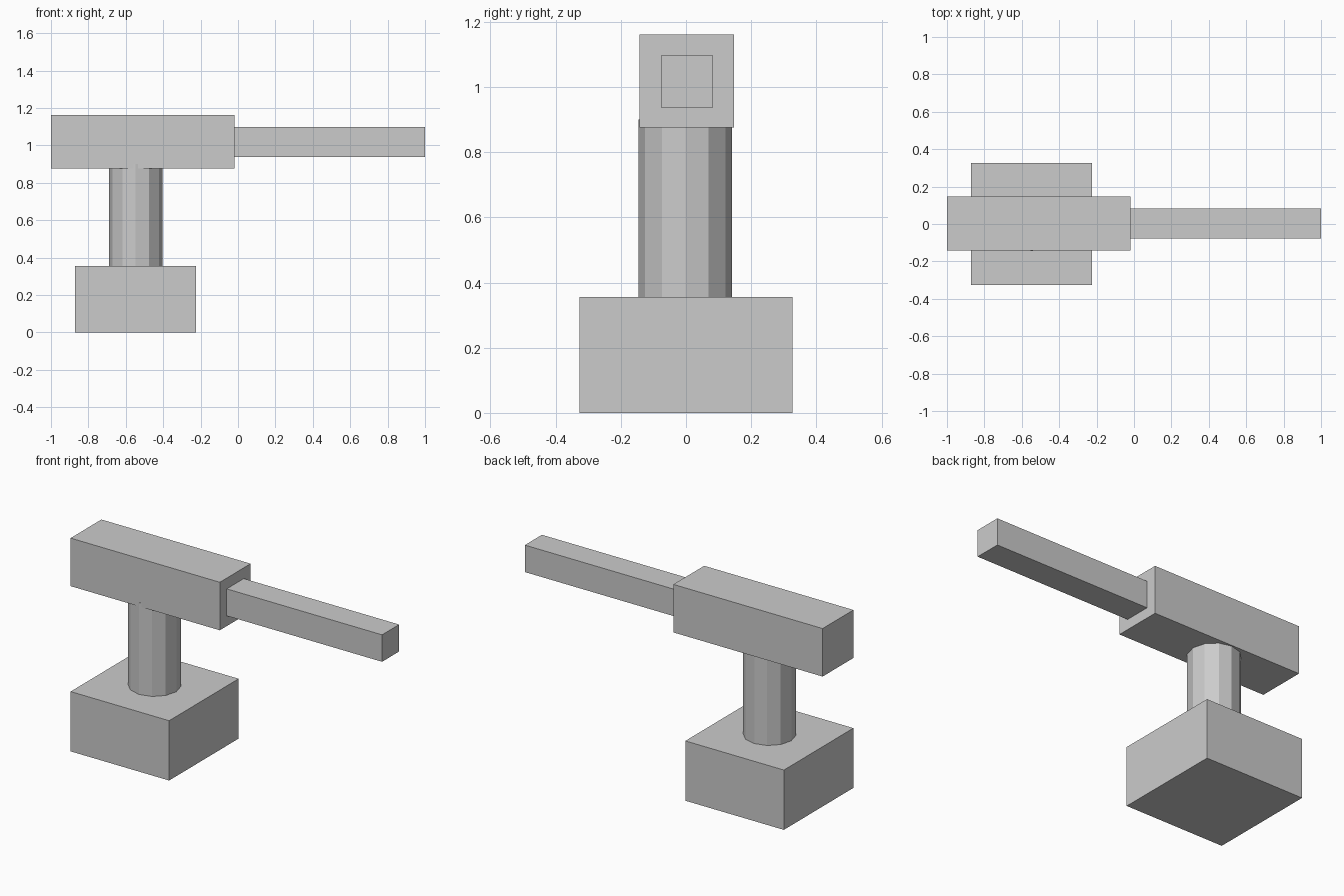
import bpy

if "Cube" in bpy.data.objects:
    bpy.data.objects.remove(bpy.data.objects["Cube"])


def box(name, x, y, z):
    """Box from (min, max) extents on each axis."""
    centre = [(a + b) / 2 for a, b in (x, y, z)]
    bpy.ops.mesh.primitive_cube_add(size=1, location=centre)
    ob = bpy.context.object
    ob.name = name
    ob.scale = [b - a for a, b in (x, y, z)]
    bpy.ops.object.transform_apply(location=False, rotation=False, scale=True)
    return ob


# Square base block
box("base", (-0.871, -0.224), (-0.326, 0.326), (0.0, 0.355))

# Twelve-sided column, running slightly into the base and the body
bottom, top = 0.34, 0.90
bpy.ops.mesh.primitive_cylinder_add(
    vertices=12, radius=0.143, depth=top - bottom,
    location=(-0.547, -0.002, (bottom + top) / 2))
bpy.context.object.name = "column"

# Long body on top of the column
box("body", (-1.0, -0.02), (-0.142, 0.147), (0.876, 1.161))

# Thin barrel reaching forward from the body
box("barrel", (-0.03, 1.0), (-0.077, 0.083), (0.937, 1.097))
